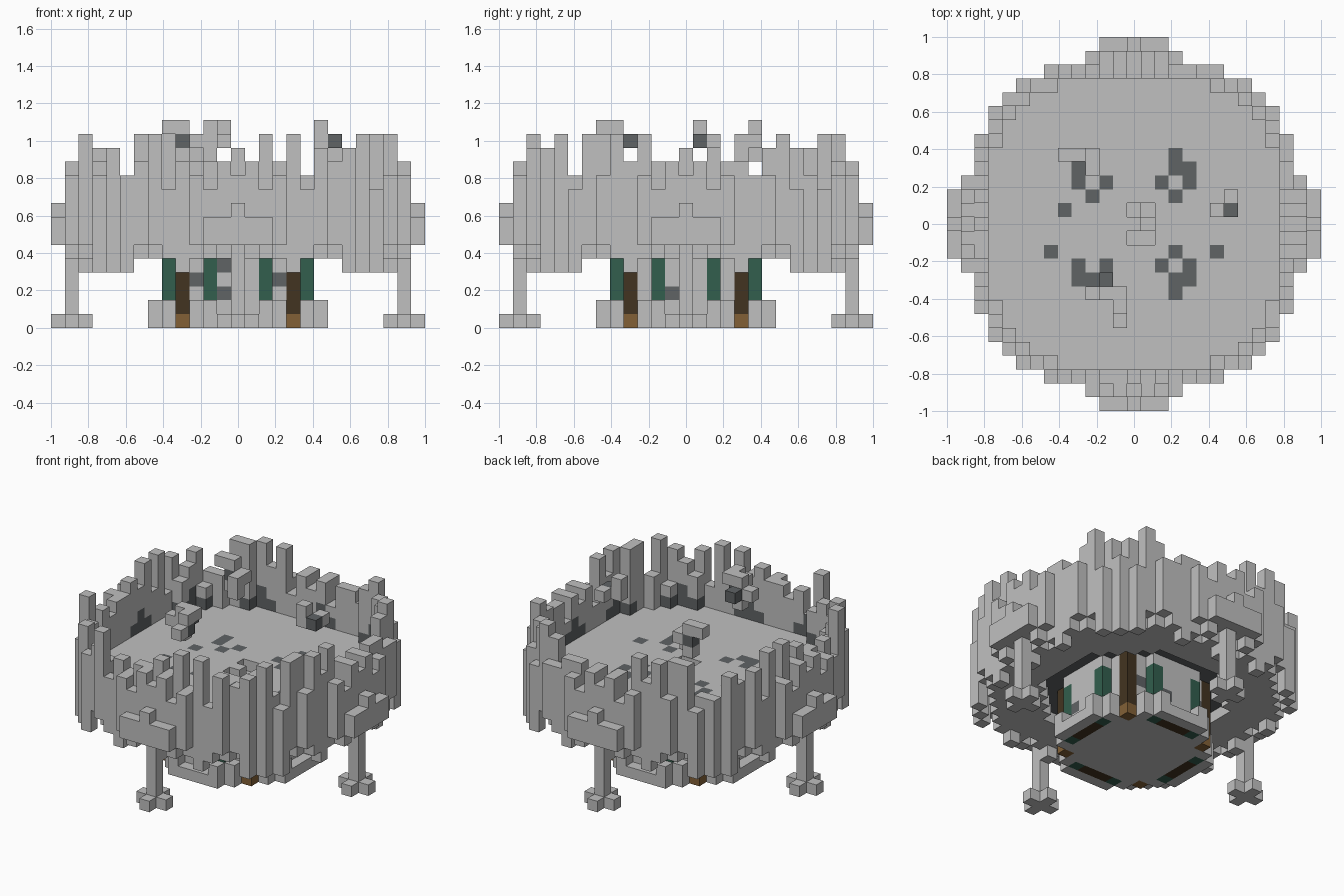
import bpy
import bmesh
from mathutils import Vector

cube = bpy.data.objects.get("Cube")
if cube:
    bpy.data.objects.remove(cube, do_unlink=True)

V = 2 / 27  # block size


def material(name, rgb):
    m = bpy.data.materials.new(name)
    m.use_nodes = True
    m.diffuse_color = (*rgb, 1)
    bsdf = m.node_tree.nodes["Principled BSDF"]
    bsdf.inputs["Base Color"].default_value = (*rgb, 1)
    bsdf.inputs["Roughness"].default_value = 0.9
    return m


MATS = [material("light stone", (0.53, 0.53, 0.53)),
        material("dark stone", (0.115, 0.125, 0.13)),
        material("green glass", (0.032, 0.112, 0.075)),
        material("dark wood", (0.055, 0.034, 0.015)),
        material("tan wood", (0.225, 0.118, 0.037))]
STONE, DARK, GREEN, WOOD, TAN = range(5)

parts = {}


def put(part, i, j, ks, mat=STONE):
    for k in ks:
        parts.setdefault(part, {})[i, j, k] = mat


def turns(i, j):
    """The four quarter turns of a cell."""
    return [(i, j), (-j, i), (-i, -j), (j, -i)]


def grid(n):
    return [(i, j) for i in range(-n, n + 1) for j in range(-n, n + 1)]


# Half widths of the outer disc and of the floor, row by row
OUTER = [12, 12, 12, 12, 11, 11, 11, 10, 10, 9, 8, 6, 3]
FLOOR = [10, 10, 10, 10, 10, 10, 9, 9, 8, 7, 5]


def inside(rows, i, j):
    return abs(j) < len(rows) and abs(i) <= rows[abs(j)]


# Merlon heights along each wall, from -9 to 9
TOPS = [13, 11, 14, 14, 14, 12, 14, 12, 12, 13, 12, 14, 12, 14, 11, 13, 14, 13, 14]

# Arena floor with a sunken spiral stair and a corbelled rim below
stair = {(0, 1): 7, (1, 1): 6, (1, 0): 7, (1, -1): 6, (0, -1): 6}
for i, j in grid(10):
    if inside(FLOOR, i, j):
        put("arena_floor", i, j, range(6, stair.get((i, j), 8)))
        if i * i + j * j > 58:
            put("floor_corbels", i, j, [5])

# Ragged ring wall: merlons alternate between opposite walls, corbels hang below
for i, j in grid(12):
    if not inside(OUTER, i, j) or inside(FLOOR, i, j):
        continue
    t, wall = (i, j) if abs(j) >= abs(i) else (j, i)
    even = (i + j) % 2 == 0
    dip = (11, 12, 10)[abs(t) % 3]
    if abs(wall) < 12 and (even == (abs(t) > 6)) == (wall < 0):
        top = TOPS[t + 9]
    else:
        top = dip
    low = 4 if abs(t) == 4 or abs(t) >= 8 and even else 5 if even else 6
    put("ring_wall", i, j, range(low, top))

# Raised shields, legs and feet on the four sides
for t in range(-2, 3):
    for i, j in turns(13, t):
        put("wall_shield", i, j, range(6, 9 if t == 0 else 8))
for i, j in turns(12, 0):
    put("leg", i, j, range(1, 6))
for cell in [(12, 0), (11, 0), (13, 0), (12, 1), (12, -1)]:
    for i, j in turns(*cell):
        put("foot", i, j, [0])
for i, j in turns(11, 0):
    put("leg_bracket", i, j, [4, 5])

# Lower room: slab, walls, windows, corner posts
for i, j in grid(4):
    if abs(i) < 4 or abs(j) < 4:
        put("room_base", i, j, [0])
        put("room_wall", i, j, range(1, 6))
for side in (-1, 1):
    for i, j in turns(5, 3 * side):
        put("room_base", i, j, [0, 1])
    for i, j in turns(6, 2 * side):
        put("room_base", i, j, [0, 1])
    for i, j in turns(5, 2 * side):
        put("window", i, j, range(5), GREEN)
        put("room_wall", i, j, [5])
    for i in (-3, 3):
        put("room_wall", i, 4 * side, [3], DARK)
for t in (-1, 0, 1):
    for i, j in turns(6, t):
        put("room_base", i, j, [0])
    for i, j in turns(5, t):
        put("room_wall", i, j, range(1, 6))
        put("door_sill", i, j, [0], WOOD)
for i, j in turns(5, -1):
    put("room_wall", i, j, [2], DARK)
put("room_wall", -1, -5, [4], DARK)
for i, j in turns(4, 4):
    put("corner_post", i, j, [0], TAN)
    put("corner_post", i, j, range(1, 6), WOOD)

# Floating rubble above the arena
for i, j, ks, mat in [
        (-5, 5, [14], STONE), (-4, 5, [14], STONE), (-4, 5, [13], DARK),
        (-3, 5, [13], STONE), (-3, 4, [12, 13], STONE), (-4, 5, [12], STONE),
        (-3, -5, [13], STONE), (-2, -5, [12, 13, 14], STONE), (-1, -5, [14], STONE),
        (-1, -6, [14], STONE), (-1, -6, [13], DARK), (-1, -7, [13], STONE),
        (-2, -4, [13], DARK),
        (6, 1, [13, 14], STONE), (7, 1, [13], DARK), (7, 2, [13], STONE)]:
    put("rubble", i, j, ks, mat)

# Dark patches on the floor
spots = {(-5, 1), (-6, -2), (6, -2)}
for a, b in [(3, 2), (2, 3), (4, 3), (4, 4), (3, 4), (3, 5)]:
    spots |= {(a, b), (a, -b), (-a, -b), (-a, b)}
spots -= {(-3, 4), (-3, 5), (-3, -5), (-3, -2)}

DIRS = [Vector(d) for d in [(1, 0, 0), (-1, 0, 0), (0, 1, 0),
                            (0, -1, 0), (0, 0, 1), (0, 0, -1)]]
filled = {c for cells in parts.values() for c in cells}


def face_colour(part, cell, d, mat):
    i, j, k = cell
    if part == "arena_floor" and (d.z < 0 or d.z > 0 and (i, j) in spots):
        return DARK
    inward = d.x * i + d.y * j < 0
    t = i if abs(j) >= abs(i) else j
    if part == "ring_wall" and inward and (k == 8 and t % 6 < 3 or k == 9 and t % 6 == 1):
        return DARK
    return mat


# One mesh per part, made of the exposed block faces
for part, cells in parts.items():
    bm = bmesh.new()
    for cell, mat in cells.items():
        for d in DIRS:
            if tuple(int(a + b) for a, b in zip(cell, d)) in filled:
                continue
            u = Vector((d.y, d.z, d.x))
            w = d.cross(u)
            mid = Vector(cell) + Vector((0, 0, 0.5)) + d / 2
            verts = [bm.verts.new((mid + (u * a + w * b) / 2) * V)
                     for a, b in ((1, 1), (-1, 1), (-1, -1), (1, -1))]
            bm.faces.new(verts).material_index = face_colour(part, cell, d, mat)
    bmesh.ops.remove_doubles(bm, verts=bm.verts, dist=V / 100)
    bmesh.ops.dissolve_limit(bm, angle_limit=0.01, verts=bm.verts, edges=bm.edges,
                             delimit={"MATERIAL"})
    mesh = bpy.data.meshes.new(part)
    bm.to_mesh(mesh)
    bm.free()
    for m in MATS:
        mesh.materials.append(m)
    bpy.context.collection.objects.link(bpy.data.objects.new(part, mesh))
